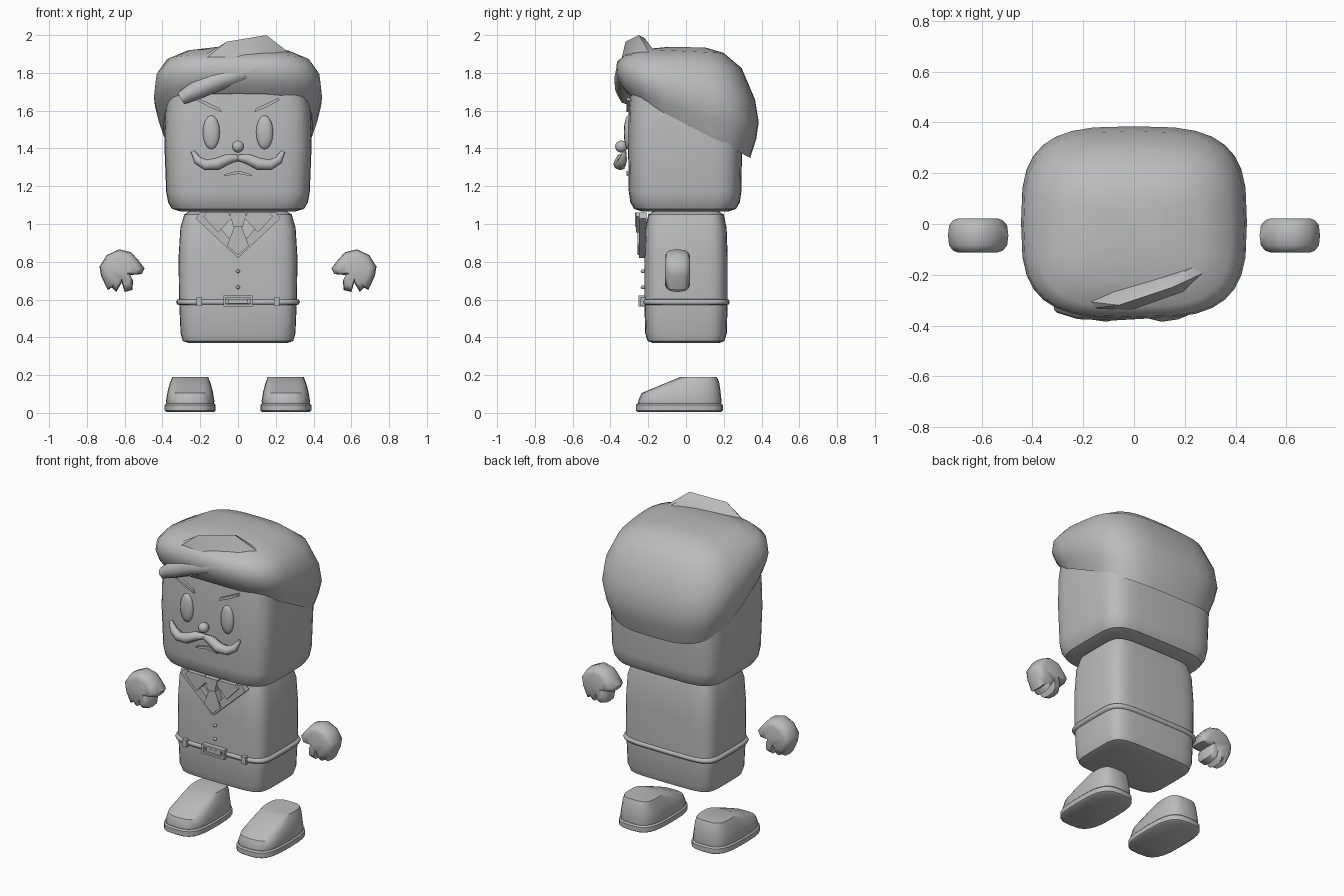
import bpy, bmesh, math
from mathutils import Vector

cube = bpy.data.objects.get("Cube")
if cube:
    bpy.data.objects.remove(cube, do_unlink=True)

GREY = (0.5, 0.5, 0.5, 1)
mat = bpy.data.materials.new("plain_grey")
mat.use_nodes = True
mat.diffuse_color = GREY
bsdf = next(n for n in mat.node_tree.nodes if n.type == 'BSDF_PRINCIPLED')
bsdf.inputs["Base Color"].default_value = GREY


def finish(name, bm, mirror=False, angle=40):
    bmesh.ops.recalc_face_normals(bm, faces=bm.faces[:])
    mesh = bpy.data.meshes.new(name)
    bm.to_mesh(mesh)
    bm.free()
    mesh.materials.append(mat)
    ob = bpy.data.objects.new(name, mesh)
    bpy.context.collection.objects.link(ob)
    if mirror:
        mod = ob.modifiers.new("mirror", 'MIRROR')
        mod.use_mirror_merge = False
    bpy.ops.object.select_all(action='DESELECT')
    ob.select_set(True)
    bpy.context.view_layer.objects.active = ob
    bpy.ops.object.shade_smooth_by_angle(angle=math.radians(angle))
    return ob


def skin(name, rings, mirror=False, angle=40):
    """Bridge matching loops of points and cap both ends."""
    bm = bmesh.new()
    loops = [[bm.verts.new(p) for p in ring] for ring in rings]
    n = len(loops[0])
    for a, b in zip(loops, loops[1:]):
        for i in range(n):
            j = (i + 1) % n
            bm.faces.new((a[i], a[j], b[j], b[i]))
    bm.faces.new(loops[0])
    bm.faces.new(loops[-1])
    return finish(name, bm, mirror, angle)


def ring(half_x, front, back, z_front, z_back, power, cx=0, count=32):
    """Rounded rectangle whose height tilts from front to back."""
    pts = []
    for i in range(count):
        a = math.tau * i / count
        u = math.copysign(abs(math.cos(a)) ** (2 / power), math.cos(a))
        v = math.copysign(abs(math.sin(a)) ** (2 / power), math.sin(a))
        t = (v + 1) / 2
        pts.append((cx + half_x * u, front + (back - front) * t,
                    z_front + (z_back - z_front) * t))
    return pts


def plate(name, pts, front, depth, mirror=False):
    """Flat outline in x and z, given thickness in y."""
    return skin(name, [[(x, front + d, z) for x, z in pts] for d in (0, depth)],
                mirror, 30)


def ball(name, loc, size, mirror=False):
    bm = bmesh.new()
    bmesh.ops.create_uvsphere(bm, u_segments=12, v_segments=8, radius=1)
    for v in bm.verts:
        v.co = Vector([c * s + o for c, s, o in zip(v.co, size, loc)])
    return finish(name, bm, mirror, 60)


def tube(name, path, mirror=False, squash=1.0, sides=8):
    """Tapered tube through (x, y, z, radius) points."""
    rings = []
    for i, p in enumerate(path):
        before, after = path[max(i - 1, 0)], path[min(i + 1, len(path) - 1)]
        along = (Vector(after[:3]) - Vector(before[:3])).normalized()
        out = Vector((0, -1, 0))
        out = (out - along * out.dot(along)).normalized()
        side = along.cross(out)
        rings.append([Vector(p[:3]) + p[3] * (side * math.cos(a) + out * squash * math.sin(a))
                      for a in (math.tau * k / sides for k in range(sides))])
    return skin(name, rings, mirror, 60)


# Head and torso: stacked rounded rectangles
head = [(.30, .225, 1.065), (.35, .27, 1.08), (.37, .29, 1.115), (.38, .298, 1.17),
        (.39, .302, 1.42), (.385, .3, 1.6), (.36, .28, 1.8)]
skin("head", [ring(x, -y - .005, y - .005, z, z, 5) for x, y, z in head])
torso = [(.26, .175, .37), (.292, .203, .38), (.304, .216, .42), (.312, .221, .6),
         (.315, .221, .82), (.305, .215, .98), (.285, .2, 1.05), (.25, .165, 1.072)]
skin("torso", [ring(x, -y, y, z, z, 5.5) for x, y, z in torso])

# Hair cap, lower at the back
hair = [(.37, -.285, .29, 1.71, 1.42), (.395, -.31, .34, 1.69, 1.35),
        (.425, -.35, .372, 1.74, 1.45), (.445, -.372, .385, 1.80, 1.54),
        (.435, -.365, .365, 1.86, 1.66), (.38, -.325, .295, 1.895, 1.825),
        (.27, -.22, .2, 1.925, 1.905), (.12, -.1, .1, 1.937, 1.935)]
skin("hair_cap", [ring(*r, 3.2) for r in hair], angle=60)

# Raised lock on top
bm = bmesh.new()
lock = [(-.24, -.34, 1.82), (0, -.345, 1.86), (.2, -.27, 1.89), (.28, -.19, 1.90),
        (-.23, -.30, 1.86), (-.06, -.32, 1.965), (.15, -.25, 2.0), (.14, -.22, 1.985),
        (.26, -.155, 1.9), (-.06, -.265, 1.9)]
for p in lock:
    bm.verts.new(p)
bmesh.ops.convex_hull(bm, input=bm.verts[:])
finish("top_lock", bm, angle=40)
# Swept lock across the forehead
tube("fringe_lock", [(-.30, -.315, 1.665, .035), (-.22, -.325, 1.71, .05),
                     (-.08, -.325, 1.77, .055), (.1, -.325, 1.82, .045),
                     (.26, -.30, 1.86, .015)])

# Face
ball("eyes", (.141, -.307, 1.485), (.045, .022, .09), True)
ball("nose", (0, -.342, 1.41), (.032, .033, .032))
tube("moustache", [(0, -.332, 1.35, .016), (.05, -.342, 1.345, .028),
                   (.11, -.352, 1.318, .033), (.17, -.347, 1.313, .029),
                   (.215, -.335, 1.338, .023), (.24, -.325, 1.385, .01)], True)
plate("eyebrows", [(.085, 1.592), (.095, 1.612), (.215, 1.668), (.22, 1.655), (.15, 1.618)],
      -.316, .03, True)
plate("mouth", [(0, 1.265), (.075, 1.253), (.07, 1.263), (.03, 1.275), (0, 1.281)],
      -.316, .02, True)

# Lapels, shirt collar and tie
plate("lapels", [(0, .82), (.225, 1.03), (.2, 1.062), (.165, 1.062), (0, .87)],
      -.25, .04, True)
plate("shirt_collar", [(.035, 1.03), (.105, .955), (.185, 1.04), (.165, 1.062), (.05, 1.062)],
      -.265, .05, True)
plate("tie_knot", [(-.045, 1.062), (.045, 1.062), (.025, .985), (-.025, .985)], -.27, .06)
plate("tie_blade", [(-.02, .985), (.02, .985), (.058, .885), (0, .835), (-.058, .885)],
      -.258, .045)
for z in (.75, .665):
    ball("button", (0, -.228, z), (.01, .012, .01))

# Belt, loops and buckle
belt = [(.30, .21, .57), (.322, .226, .574), (.328, .232, .587),
        (.322, .226, .6), (.30, .21, .604)]
skin("belt", [ring(x, -y, y, z, z, 5.5) for x, y, z in belt], angle=60)
plate("belt_loops", [(.19, .565), (.22, .565), (.22, .61), (.19, .61)], -.24, .03, True)
w = .013
plate("buckle_sides", [(.078 - w, .563), (.078, .563), (.078, .621), (.078 - w, .621)],
      -.252, .04, True)
for z in (.563, .621 - w):
    plate("buckle_bar", [(-.078, z), (.078, z), (.078, z + w), (-.078, z + w)], -.252, .04)
plate("buckle_center", [(-.05, .58), (.05, .58), (.05, .604), (-.05, .604)], -.246, .03)

# Hands: outline with thumb and curled fingers, narrowed at front and back
outline = [(.495, .765), (.525, .805), (.565, .85), (.63, .866), (.695, .835), (.733, .775),
           (.725, .725), (.69, .65), (.668, .664), (.645, .64), (.615, .69), (.6, .64),
           (.56, .65), (.555, .7), (.57, .73), (.51, .735)]
layers = [(-.112, .66), (-.105, .82), (-.085, .96), (-.045, 1), (-.005, .96),
          (.015, .82), (.022, .66)]
skin("hands", [[(.62 + (x - .62) * s, y, .76 + (z - .76) * s) for x, z in outline]
               for y, s in layers], True, 50)

# Shoes
sole = [(.125, -.255, .185, .005), (.135, -.265, .195, .012),
        (.135, -.265, .195, .042), (.127, -.257, .187, .05)]
skin("shoe_soles", [ring(x, f, b, z, z, 3.2, .253, 24) for x, f, b, z in sole], True)
upper = [(.125, -.252, .185, .045, .045), (.128, -.255, .188, .06, .065),
         (.12, -.235, .182, .105, .12), (.108, -.13, .175, .149, .165),
         (.095, -.03, .163, .19, .19)]
skin("shoe_uppers", [ring(*r, 3.2, .253, 24) for r in upper], True)
